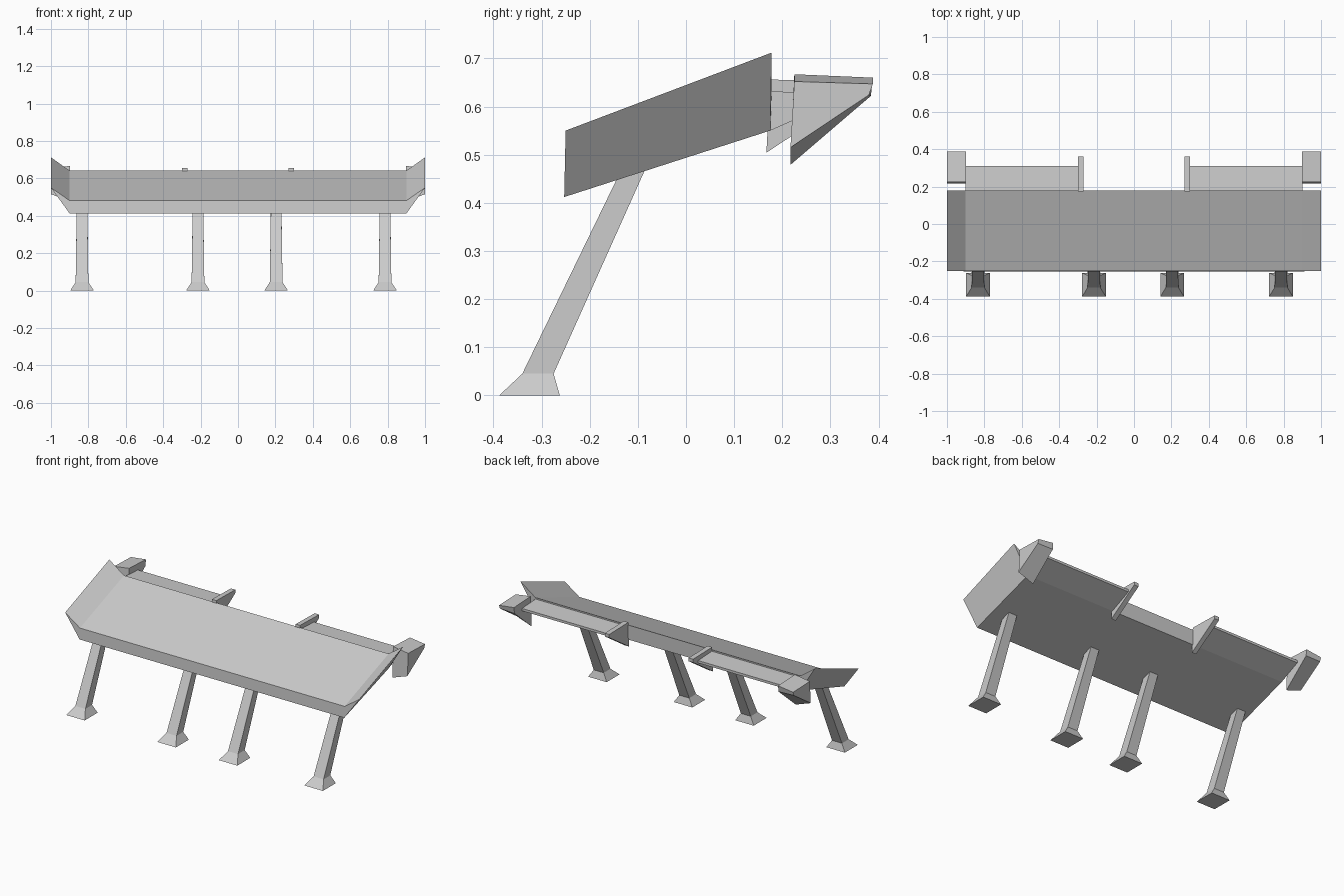
import bpy
import bmesh

cube = bpy.data.objects.get("Cube")
if cube:
    bpy.data.objects.remove(cube, do_unlink=True)

grey = bpy.data.materials.new("concrete_grey")
grey.use_nodes = True
grey.diffuse_color = (0.6, 0.6, 0.6, 1)
grey.node_tree.nodes["Principled BSDF"].inputs["Base Color"].default_value = (0.6, 0.6, 0.6, 1)


def loft(name, rings):
    """Join matching rings of points with quads and cap both ends."""
    bm = bmesh.new()
    loops = [[bm.verts.new(p) for p in ring] for ring in rings]
    for a, b in zip(loops, loops[1:]):
        for i in range(len(a)):
            j = (i + 1) % len(a)
            bm.faces.new((a[i], a[j], b[j], b[i]))
    bm.faces.new(loops[0])
    bm.faces.new(loops[-1])
    bmesh.ops.recalc_face_normals(bm, faces=bm.faces)
    mesh = bpy.data.meshes.new(name)
    bm.to_mesh(mesh)
    bm.free()
    mesh.materials.append(grey)
    obj = bpy.data.objects.new(name, mesh)
    bpy.context.collection.objects.link(obj)
    return obj


def side_plate(name, x0, x1, profile, outer=None):
    """Extrude a (y, z) profile along x, optionally to a different outer profile."""
    return loft(name, [[(x0, y, z) for y, z in profile],
                       [(x1, y, z) for y, z in outer or profile]])


def canopy_section(y_low, y_top, low, top, tip):
    """Slab section with raised pointed wings at both ends."""
    return [(-0.9, y_low, low), (0.9, y_low, low), (1, y_top, tip),
            (0.9, y_top, top), (-0.9, y_top, top), (-1, y_top, tip)]


def square(x, half, y0, y1, z0, z1):
    return [(x - half, y0, z0), (x + half, y0, z0),
            (x + half, y1, z1), (x - half, y1, z1)]


# Sloping canopy
loft("canopy", [canopy_section(-0.253, -0.25, 0.412, 0.481, 0.55),
                canopy_section(0.175, 0.178, 0.55, 0.641, 0.712)])

# Rear ledges, fins and end blocks on both sides
ledge = [(0.177, 0.632), (0.31, 0.625), (0.31, 0.61), (0.175, 0.55)]
fin = [(0.175, 0.656), (0.36, 0.652), (0.36, 0.632), (0.167, 0.504)]
block_inner = [(0.225, 0.667), (0.388, 0.66), (0.384, 0.622), (0.217, 0.479)]
block_outer = [(0.225, 0.652), (0.388, 0.647), (0.38, 0.624), (0.217, 0.515)]
for side, sign in (("left", 1), ("right", -1)):
    side_plate(f"{side}_rear_ledge", sign * 0.285, sign * 0.9, ledge)
    side_plate(f"{side}_fin", sign * 0.27, sign * 0.3, fin)
    side_plate(f"{side}_end_block", sign * 0.898, sign, block_inner, block_outer)

# Leaning legs with flared feet
for number, x in enumerate((-0.834, -0.214, 0.204, 0.786), 1):
    loft(f"leg_{number}", [square(x, 0.063, -0.388, -0.262, 0, 0),
                           square(x, 0.034, -0.34, -0.275, 0.045, 0.045),
                           square(x, 0.028, -0.14, -0.08, 0.457, 0.48)])
